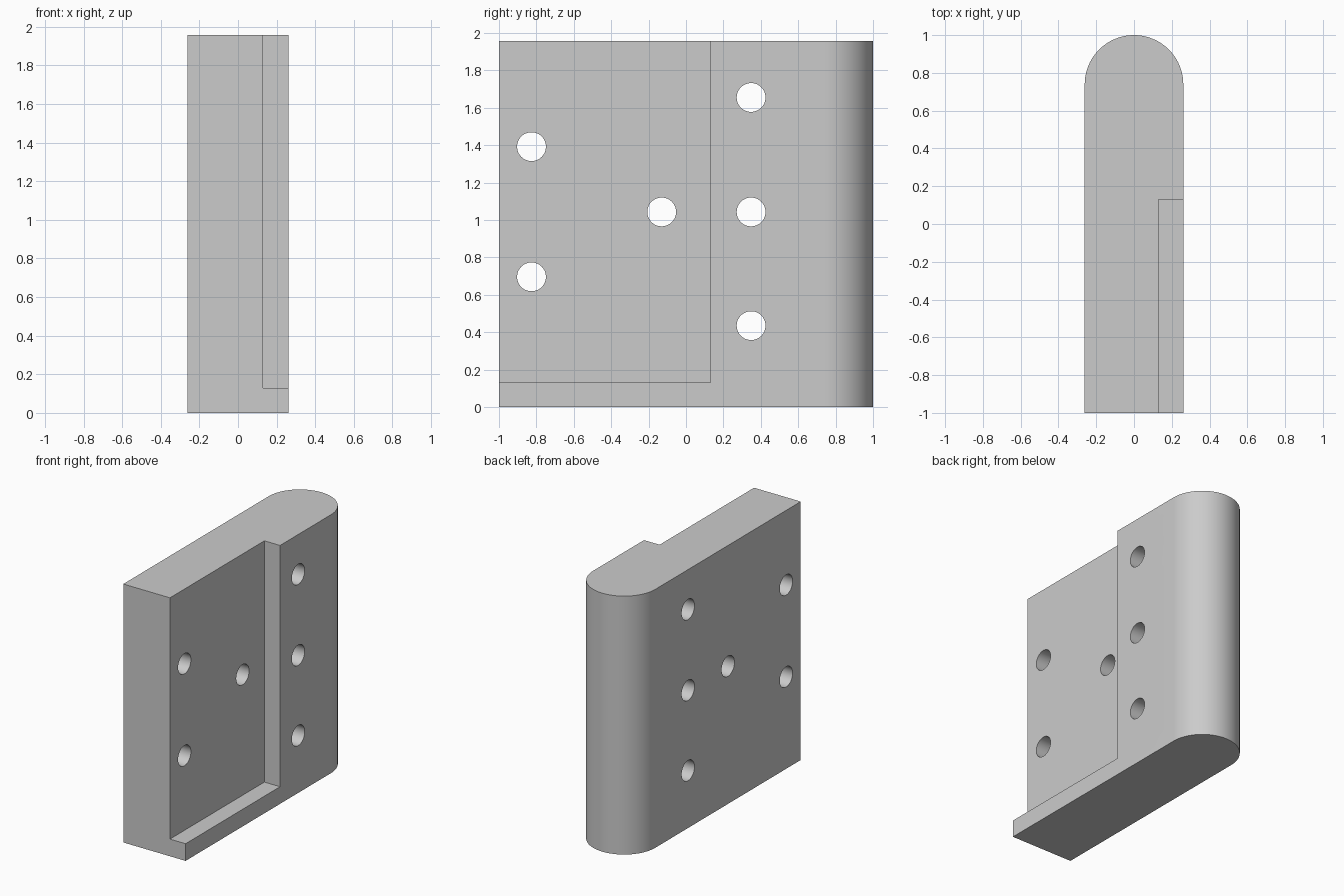
import bpy, bmesh, math
from mathutils import Matrix

if "Cube" in bpy.data.objects:
    bpy.data.objects.remove(bpy.data.objects["Cube"])

R = 0.261          # half thickness and nose radius
H = 1.957          # height
STEP = 0.13        # recess depth line and ledge height

grey = bpy.data.materials.new("plain grey")
grey.diffuse_color = (0.6, 0.6, 0.6, 1)
grey.use_nodes = True
grey.node_tree.nodes["Principled BSDF"].inputs["Base Color"].default_value = grey.diffuse_color


def add_object(name, bm):
    bmesh.ops.recalc_face_normals(bm, faces=bm.faces)
    mesh = bpy.data.meshes.new(name)
    bm.to_mesh(mesh)
    bm.free()
    mesh.materials.append(grey)
    ob = bpy.data.objects.new(name, mesh)
    bpy.context.collection.objects.link(ob)
    return ob


def cut(target, cutter):
    mod = target.modifiers.new(cutter.name, 'BOOLEAN')
    mod.operation = 'DIFFERENCE'
    mod.solver = 'EXACT'
    mod.object = cutter
    bpy.context.view_layer.objects.active = target
    bpy.ops.object.modifier_apply(modifier=mod.name)
    bpy.data.objects.remove(cutter)


# Plate with a rounded rear edge, extruded upward
bm = bmesh.new()
outline = [(-R, -1), (R, -1)]
outline += [(R * math.cos(math.pi * i / 48), 1 - R + R * math.sin(math.pi * i / 48))
            for i in range(49)]
base = bm.faces.new([bm.verts.new((x, y, 0)) for x, y in outline])
top = bmesh.ops.extrude_face_region(bm, geom=[base])
bmesh.ops.translate(bm, vec=(0, 0, H),
                    verts=[v for v in top["geom"] if isinstance(v, bmesh.types.BMVert)])
plate = add_object("hinge_plate", bm)

# Recess open to the front, top and right side
bm = bmesh.new()
lo, hi = (STEP, -1.2, STEP), (0.5, STEP, H + 0.2)
size = [b - a for a, b in zip(lo, hi)]
centre = [(a + b) / 2 for a, b in zip(lo, hi)]
bmesh.ops.create_cube(bm, size=1, matrix=Matrix.Translation(centre) @ Matrix.Diagonal((*size, 1)))
cut(plate, add_object("recess_cutter", bm))

# Screw holes straight through the thickness
holes = [(-0.826, 1.392), (-0.826, 0.696), (-0.13, 1.043),
         (0.348, 1.655), (0.348, 1.043), (0.348, 0.435)]
bm = bmesh.new()
for y, z in holes:
    bmesh.ops.create_cone(bm, cap_ends=True, segments=48, radius1=0.077, radius2=0.077, depth=1,
                          matrix=Matrix.Translation((0, y, z)) @ Matrix.Rotation(math.pi / 2, 4, 'Y'))
cut(plate, add_object("hole_cutter", bm))

# Smooth the curved walls, keep the edges sharp
plate.select_set(True)
bpy.context.view_layer.objects.active = plate
bpy.ops.object.shade_smooth_by_angle(angle=math.radians(30))
